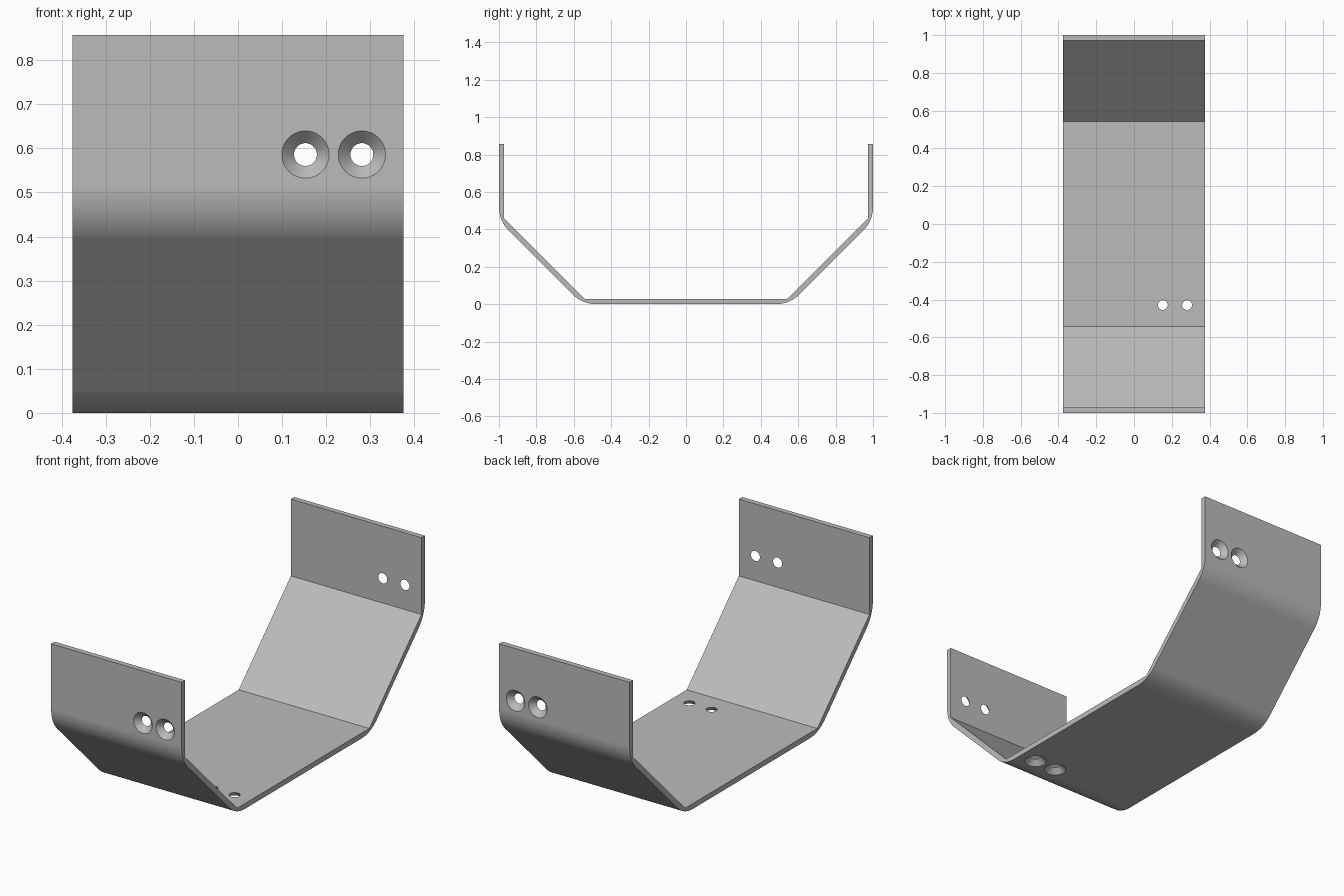
import bpy, bmesh, math
from mathutils import Matrix, Vector

cube = bpy.data.objects.get("Cube")
if cube:
    bpy.data.objects.remove(cube, do_unlink=True)

HALF_WIDTH = 0.376
HEIGHT = 0.857
SHEET = 0.028            # sheet thickness
BEND_Y = 0.543           # inner lower bend
BEND_Z = SHEET + (1 - SHEET - BEND_Y)   # inner upper bend, 45 degree slope
RADIUS = 0.178           # outer bend radius
STEPS = 12
HOLE_X = (0.153, 0.281)

steel = bpy.data.materials.new("plain_grey_metal")
steel.use_nodes = True
grey = (0.5, 0.5, 0.5, 1)
steel.diffuse_color = grey
steel.node_tree.nodes["Principled BSDF"].inputs["Base Color"].default_value = grey


def make_object(name, bm):
    bmesh.ops.recalc_face_normals(bm, faces=bm.faces)
    mesh = bpy.data.meshes.new(name)
    bm.to_mesh(mesh)
    bm.free()
    mesh.materials.append(steel)
    obj = bpy.data.objects.new(name, mesh)
    bpy.context.collection.objects.link(obj)
    return obj


def bend(centre_y, centre_z, start, end):
    """Arc points of an outer bend, angles in degrees."""
    points = []
    for i in range(STEPS + 1):
        a = math.radians(start + (end - start) * i / STEPS)
        points.append((centre_y + RADIUS * math.cos(a), centre_z + RADIUS * math.sin(a)))
    return points


# Bent sheet: half profile, mirrored, then extruded across the width
miter = math.tan(math.radians(22.5))
tangent = RADIUS * miter
outer = bend(BEND_Y + SHEET * miter - tangent, RADIUS, -90, -45)
outer += bend(1 - RADIUS, BEND_Z - SHEET * miter + tangent, -45, 0)
outer.append((1, HEIGHT))
inner = [(1 - SHEET, HEIGHT), (1 - SHEET, BEND_Z), (BEND_Y, SHEET)]
half = outer + inner
profile = half + [(-y, z) for y, z in reversed(half)]

bm = bmesh.new()
face = bm.faces.new([bm.verts.new((-HALF_WIDTH, y, z)) for y, z in profile])
result = bmesh.ops.extrude_face_region(bm, geom=[face])
moved = [v for v in result["geom"] if isinstance(v, bmesh.types.BMVert)]
bmesh.ops.translate(bm, verts=moved, vec=(2 * HALF_WIDTH, 0, 0))
bracket = make_object("bent_bracket", bm)

# Countersunk holes: wide on the outside, narrow on the inside
mid = SHEET / 2
placements = []
for x in HOLE_X:
    placements += [
        (Vector((x, -1 + mid, 0.586)), Vector((0, 1, 0))),   # front wall
        (Vector((x, 1 - mid, 0.586)), Vector((0, -1, 0))),   # back wall
        (Vector((x, -0.429, mid)), Vector((0, 0, 1))),       # floor
    ]
bm = bmesh.new()
for position, inward in placements:
    turn = inward.to_track_quat("Z", "Y").to_matrix().to_4x4()
    bmesh.ops.create_cone(bm, cap_ends=True, segments=48, radius1=0.0635,
                          radius2=0.016, depth=SHEET + 0.02,
                          matrix=Matrix.Translation(position) @ turn)
cutter = make_object("hole_cutter", bm)
cutter.hide_render = True

cut = bracket.modifiers.new("holes", "BOOLEAN")
cut.operation = "DIFFERENCE"
cut.solver = "EXACT"
cut.object = cutter
bpy.ops.object.select_all(action="DESELECT")
bracket.select_set(True)
bpy.context.view_layer.objects.active = bracket
bpy.ops.object.modifier_apply(modifier=cut.name)
bpy.data.objects.remove(cutter, do_unlink=True)

# Smooth bends and hole walls, crisp sheet edges
bpy.ops.object.shade_smooth_by_angle(angle=math.radians(30))
weighted = bracket.modifiers.new("flat_panels", "WEIGHTED_NORMAL")
weighted.keep_sharp = True
